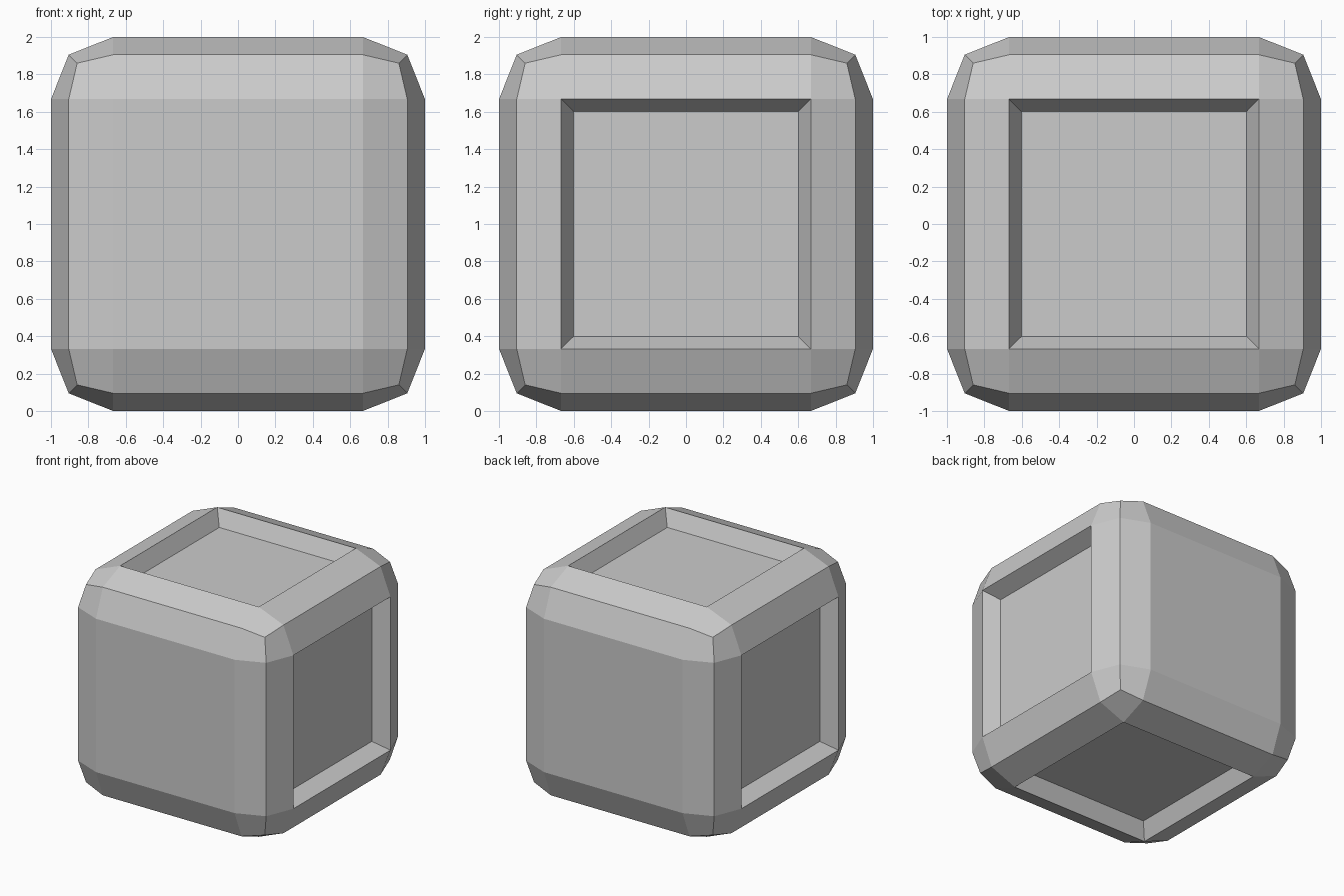
import bpy, bmesh
from math import copysign

if "Cube" in bpy.data.objects:
    bpy.data.objects.remove(bpy.data.objects["Cube"])

FLAT = 0.667                       # half size of each flat centre panel
EXTREME = {1: 1.0, 2: 0.905, 3: 0.86}   # panel, edge and corner distances

# Rounded cube: each side is a 3 x 3 grid pulled into a chamfered shape
bm = bmesh.new()
bmesh.ops.create_cube(bm, size=2)
bmesh.ops.subdivide_edges(bm, edges=bm.edges[:], cuts=2, use_grid_fill=True)
for v in bm.verts:
    outer = [abs(c) > 0.9 for c in v.co]
    reach = EXTREME[sum(outer)]
    v.co = [copysign(reach if o else FLAT, c) for c, o in zip(v.co, outer)]
bm.normal_update()

# Recessed panels on the left, right, top and bottom; front and back stay flat
panels = [f for f in bm.faces
          if max(abs(f.normal.x), abs(f.normal.z)) > 0.999]
bmesh.ops.inset_individual(bm, faces=panels, thickness=0.093, depth=0)
for f in panels:
    offset = f.normal * -0.133
    for v in f.verts:
        v.co += offset

bmesh.ops.translate(bm, verts=bm.verts[:], vec=(0, 0, 1))
bmesh.ops.recalc_face_normals(bm, faces=bm.faces[:])
mesh = bpy.data.meshes.new("recessed_block")
bm.to_mesh(mesh)
bm.free()
block = bpy.data.objects.new("recessed_block", mesh)
bpy.context.collection.objects.link(block)
